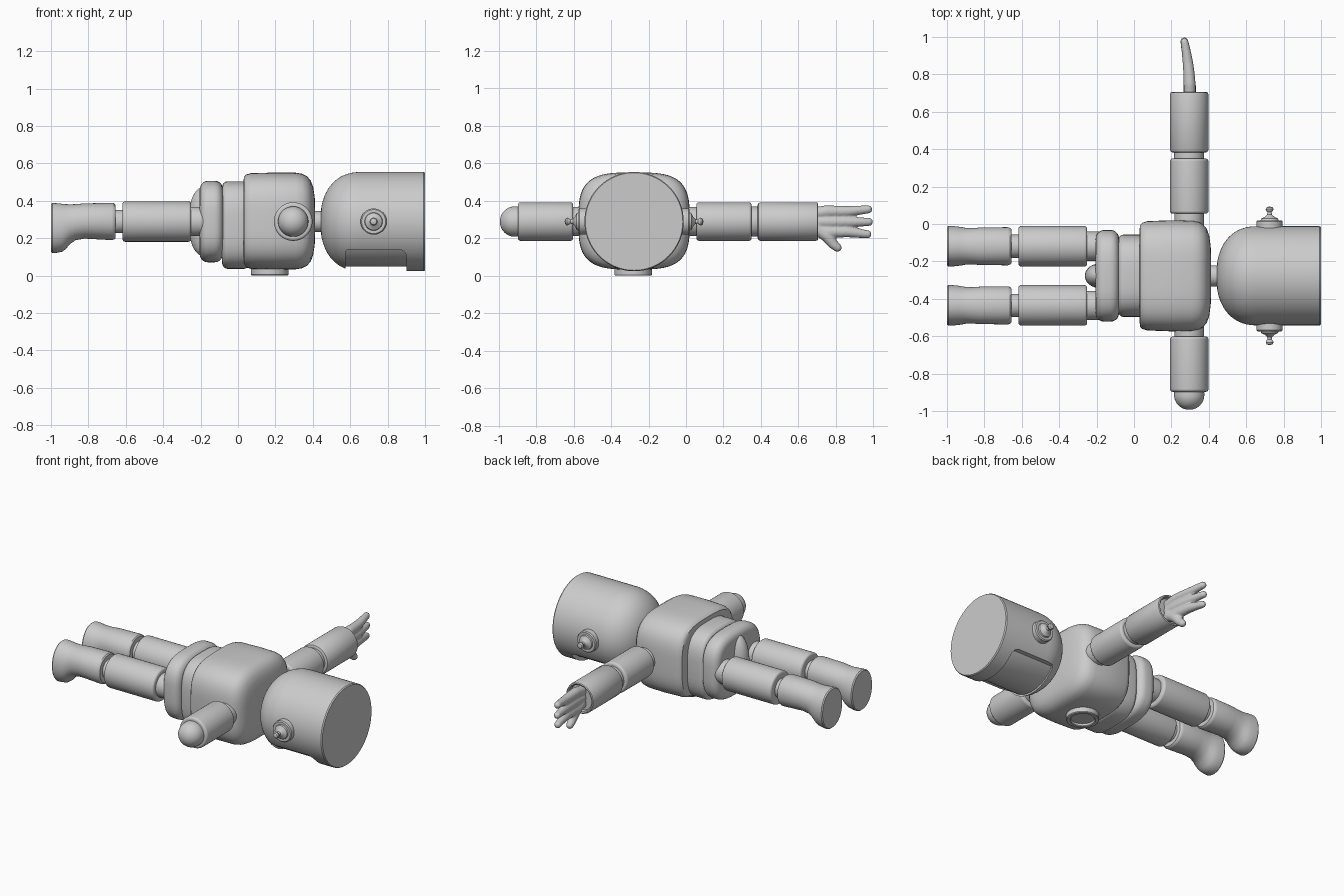
import bpy, bmesh
from math import sin, cos, pi, copysign, radians
from mathutils import Vector, Matrix

cube = bpy.data.objects.get("Cube")
if cube:
    bpy.data.objects.remove(cube, do_unlink=True)

grey = bpy.data.materials.new("plain_grey")
grey.use_nodes = True
grey.diffuse_color = (0.6, 0.6, 0.6, 1)
grey.node_tree.nodes["Principled BSDF"].inputs["Base Color"].default_value = (0.6, 0.6, 0.6, 1)

MID_Y, MID_Z = -0.277, 0.289
ARM_X = 0.295


def finish(name, bm, angle=35):
    bmesh.ops.recalc_face_normals(bm, faces=bm.faces)
    mesh = bpy.data.meshes.new(name)
    bm.to_mesh(mesh)
    bm.free()
    mesh.materials.append(grey)
    obj = bpy.data.objects.new(name, mesh)
    bpy.context.collection.objects.link(obj)
    smooth(obj, angle)
    return obj


def select(obj):
    bpy.ops.object.select_all(action='DESELECT')
    obj.select_set(True)
    bpy.context.view_layer.objects.active = obj


def smooth(obj, angle=35):
    select(obj)
    bpy.ops.object.shade_smooth_by_angle(angle=radians(angle))


def loft(name, axis, sections, power=2, sides=64, angle=35):
    """Superellipse rings (position, centre a, centre b, radius a, radius b)."""
    bm = bmesh.new()
    rings = []
    for pos, ca, cb, ra, rb in sections:
        ring = []
        for i in range(sides):
            c, s = cos(2 * pi * i / sides), sin(2 * pi * i / sides)
            a = ca + ra * copysign(abs(c) ** (2 / power), c)
            b = cb + rb * copysign(abs(s) ** (2 / power), s)
            co = {'x': (pos, a, b), 'y': (a, pos, b), 'z': (a, b, pos)}[axis]
            ring.append(bm.verts.new(co))
        rings.append(ring)
    for lower, upper in zip(rings, rings[1:]):
        for i in range(sides):
            j = (i + 1) % sides
            bm.faces.new((lower[i], lower[j], upper[j], upper[i]))
    bm.faces.new(rings[0])
    bm.faces.new(rings[-1])
    return finish(name, bm, angle)


def lathe(name, axis, centre, profile, angle=35):
    return loft(name, axis, [(p, *centre, r, r) for p, r in profile], angle=angle)


def block(name, axis, span, centre, radii, bevel, power=2):
    """Straight bar whose two ends are rounded over."""
    start, end = span
    steps = [(bevel * (1 - cos(t * pi / 10)), bevel * (1 - sin(t * pi / 10))) for t in range(6)]
    ends = [(start + d, k) for d, k in steps]
    ends += [(end - d, k) for d, k in reversed(steps)]
    return loft(name, axis, [(p, *centre, radii[0] - k, radii[1] - k) for p, k in ends], power)


def rod(name, axis, span, centre, radius, bevel=0.015):
    return block(name, axis, span, centre, (radius, radius), bevel)


BODY = (MID_Y, MID_Z)

# Head: domed crown with a straight side and flat end
dome = [(0.66 - 0.22 * cos(t * pi / 36), max(0.265 * (1 - cos(t * pi / 36) ** 2.3) ** (1 / 2.3), 0.002))
        for t in range(19)]
head = lathe("head", 'x', BODY, dome + [(0.993, 0.265), (1, 0.26)])

# Face recess: rounded opening cut from the front of the head
bm = bmesh.new()
corner = [(0.86 + 0.04 * sin(t * pi / 12), 0.1 + 0.04 * cos(t * pi / 12)) for t in range(7)]
outline = [(0.575, -0.1), (0.575, 0.13), (0.585, 0.14)] + corner + [(0.9, -0.1)]
face = bm.faces.new([bm.verts.new((x, -0.7, z)) for x, z in outline])
pushed = bmesh.ops.extrude_face_region(bm, geom=[face])["geom"]
bmesh.ops.translate(bm, vec=(0, 0.9, 0), verts=[v for v in pushed if isinstance(v, bmesh.types.BMVert)])
cutter = finish("face_cutter", bm)
cutter.hide_render = True
select(head)
cut = head.modifiers.new("face_opening", 'BOOLEAN')
cut.operation, cut.object, cut.solver = 'DIFFERENCE', cutter, 'EXACT'
bpy.ops.object.modifier_apply(modifier=cut.name)
bpy.data.objects.remove(cutter, do_unlink=True)
smooth(head)
lathe("face_panel", 'x', BODY, [(0.56, 0.236), (0.58, 0.241), (0.91, 0.241)])

# Ear discs with pointed knobs
ear = [(0.24, 0.07), (0.291, 0.07), (0.297, 0.064), (0.297, 0.048), (0.306, 0.045), (0.315, 0.026),
       (0.327, 0.013), (0.34, 0.011), (0.347, 0.018), (0.357, 0.021), (0.366, 0.016), (0.37, 0.003)]
for side, label in ((1, "left"), (-1, "right")):
    lathe(label + "_ear", 'y', (0.725, MID_Z), [(MID_Y + side * d, r) for d, r in ear])

# Neck, torso, waist and pelvis
rod("neck", 'x', (0.38, 0.47), BODY, 0.056, 0.005)
torso = [(0.03, 0.25, 0.22), (0.033, 0.272, 0.238), (0.045, 0.284, 0.249), (0.07, 0.292, 0.256),
         (0.2, 0.297, 0.259), (0.31, 0.295, 0.258), (0.345, 0.288, 0.252), (0.37, 0.274, 0.238),
         (0.39, 0.25, 0.214), (0.402, 0.215, 0.18), (0.41, 0.16, 0.13), (0.413, 0.08, 0.07)]
loft("torso", 'x', [(x, MID_Y, MID_Z + 0.003, ry, rz) for x, ry, rz in torso], 3.4, 96)
block("waist", 'x', (-0.085, 0.06), (MID_Y, 0.27), (0.22, 0.234), 0.03, 3.2)
block("pelvis", 'x', (-0.205, -0.08), BODY, (0.245, 0.218), 0.045, 3.2)

# Crotch ridge between the legs
crotch = []
for t in range(17):
    a = -pi / 2 + t * pi / 16
    k = max(cos(a), 0.02) ** 0.7
    crotch.append((MID_Y + 0.068 * sin(a), -0.145, MID_Z, 0.118 * k, 0.195 * k))
loft("crotch", 'y', crotch, 2.5)

# Raised ring with a sunken disc on the chest
lathe("chest_ring", 'z', (0.17, MID_Y - 0.005),
      [(0.06, 0.1), (0.005, 0.1), (0, 0.096), (0, 0.078), (0.004, 0.074), (0.018, 0.074)])

# Legs: hip, thigh, knee, and a shin that flares into a foot
shin = [(-0.655, 0.2, 0.38, 0.09), (-0.662, 0.193, 0.387, 0.098), (-0.675, 0.19, 0.389, 0.102),
        (-0.82, 0.198, 0.386, 0.1), (-0.87, 0.189, 0.382, 0.097), (-0.9, 0.167, 0.381, 0.098),
        (-0.92, 0.143, 0.382, 0.102), (-0.94, 0.128, 0.384, 0.105), (-0.97, 0.122, 0.387, 0.108),
        (-0.993, 0.121, 0.388, 0.108), (-1, 0.127, 0.382, 0.103)]
for side, label in ((1, "left"), (-1, "right")):
    y = MID_Y + side * 0.158
    rod(label + "_hip", 'x', (-0.27, -0.15), (y, MID_Z), 0.078)
    rod(label + "_thigh", 'x', (-0.618, -0.25), (y, MID_Z), 0.108)
    rod(label + "_knee", 'x', (-0.68, -0.6), (y, MID_Z), 0.062, 0.005)
    loft(label + "_shin_and_foot", 'x',
         [(x, y, (lo + hi) / 2, w, (hi - lo) / 2) for x, lo, hi, w in shin], 2.1)

# Arms: the right one ends in a ball, the left one in a hand
ARM = (ARM_X, MID_Z)
rod("right_shoulder", 'y', (-0.62, -0.5), ARM, 0.078)
rod("right_upper_arm", 'y', (-0.897, -0.602), ARM, 0.103)
ball = [(-0.913 - 0.08 * sin(t * pi / 24), 0.08 * cos(t * pi / 24) + 0.001) for t in range(13)]
lathe("right_arm_ball", 'y', ARM, [(-0.88, 0.08)] + ball)
rod("left_shoulder", 'y', (-0.05, 0.07), ARM, 0.078)
rod("left_upper_arm", 'y', (0.055, 0.35), ARM, 0.103)
rod("left_elbow", 'y', (0.33, 0.4), ARM, 0.08, 0.005)
lathe("left_forearm", 'y', ARM, [(0.382, 0.088), (0.386, 0.097), (0.396, 0.103), (0.692, 0.103),
                                 (0.702, 0.1), (0.705, 0.093), (0.7, 0.086), (0.675, 0.084)])

# Hand: strands of overlapping balls fused into one skin; (y, z, radius) points
strands = []
for wrist, knuckle, tip, reach in ((0.33, 0.343, 0.354, 0.972), (0.287, 0.287, 0.287, 0.976),
                                   (0.25, 0.234, 0.221, 0.968)):
    strands.append([(0.66, wrist, 0.03), (0.75, knuckle, 0.031), (0.86, knuckle, 0.027),
                    (reach, tip, 0.02)])
strands.append([(0.69, 0.255, 0.032), (0.75, 0.215, 0.032), (0.785, 0.17, 0.025), (0.808, 0.15, 0.021)])
bm = bmesh.new()
for strand in strands:
    for start, end in zip(strand, strand[1:]):
        for i in range(13):
            y, z, r = Vector(start).lerp(Vector(end), i / 12)
            x = 0.298 - 0.38 * (y - 0.7) ** 2
            place = Matrix.Translation((x, y, z))
            bmesh.ops.create_uvsphere(bm, u_segments=14, v_segments=10, radius=r + 0.002, matrix=place)
hand = finish("left_hand", bm)
fuse = hand.modifiers.new("fuse", 'REMESH')
fuse.mode, fuse.voxel_size = 'VOXEL', 0.006
relax = hand.modifiers.new("relax", 'SMOOTH')
relax.factor, relax.iterations = 0.5, 5
for modifier in (fuse.name, relax.name):
    select(hand)
    bpy.ops.object.modifier_apply(modifier=modifier)
smooth(hand, 80)
